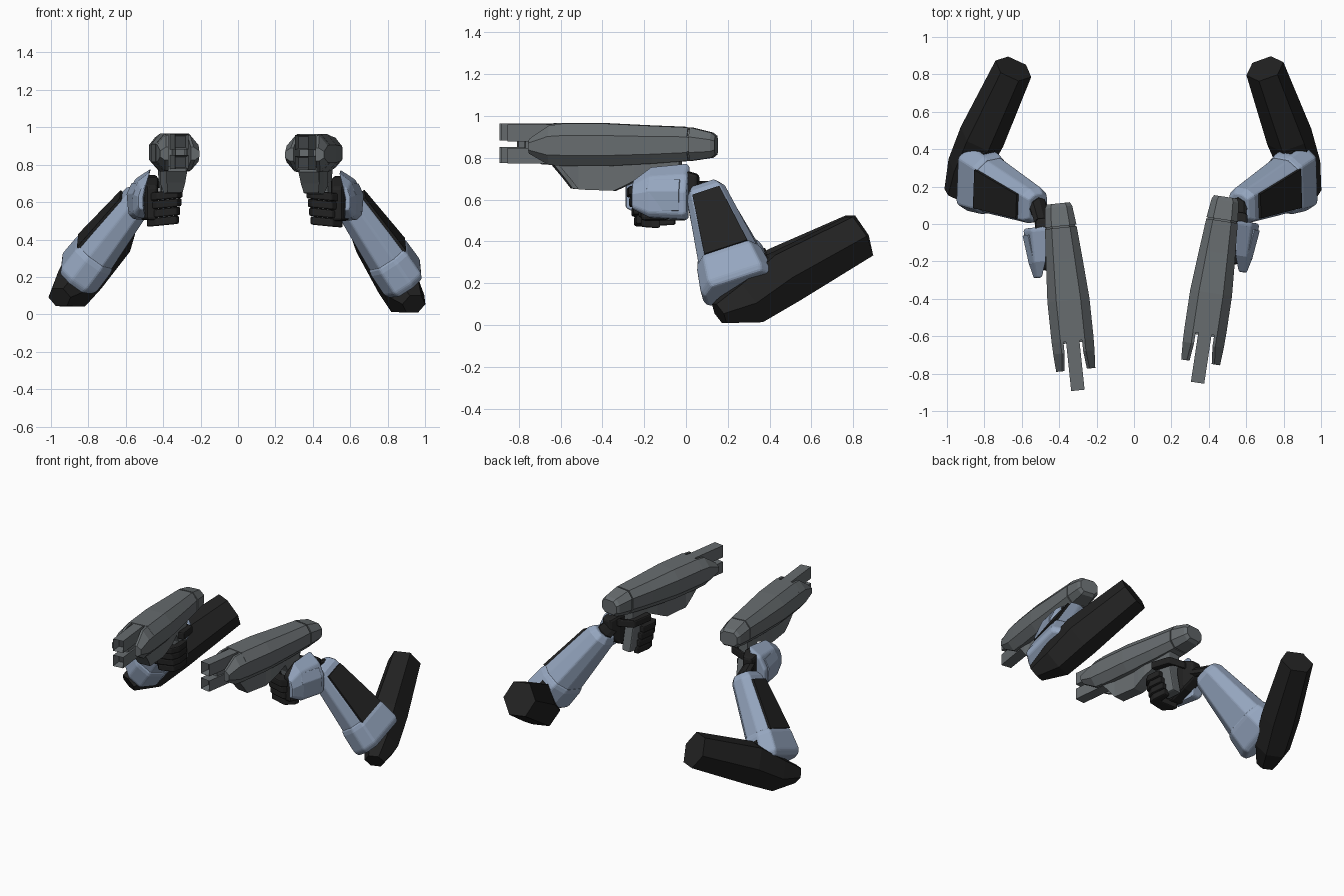
import bpy, bmesh, math
from mathutils import Vector, Matrix

if "Cube" in bpy.data.objects:
    bpy.data.objects.remove(bpy.data.objects["Cube"])


def material(name, rgb):
    m = bpy.data.materials.new(name)
    m.diffuse_color = (*rgb, 1)
    m.use_nodes = True
    m.node_tree.nodes["Principled BSDF"].inputs["Base Color"].default_value = m.diffuse_color
    return m


BLACK = material("black suit", (0.016, 0.016, 0.016))
BLUE = material("blue armour", (0.30, 0.38, 0.52))
GREY = material("gun grey", (0.135, 0.15, 0.158))
DARK = material("dark bore", (0.05, 0.055, 0.06))


def finish(name, bm, mat, side, mtx=None, bevel=0):
    """Place the mesh, mirror it for the left side and make the object."""
    if mtx:
        bm.transform(mtx)
    bm.transform(Matrix.Diagonal((side, 1, 1, 1)))
    bmesh.ops.recalc_face_normals(bm, faces=bm.faces)
    me = bpy.data.meshes.new(name)
    bm.to_mesh(me)
    bm.free()
    me.materials.append(mat)
    me.materials.append(DARK)
    ob = bpy.data.objects.new(("right_" if side > 0 else "left_") + name, me)
    bpy.context.collection.objects.link(ob)
    if bevel:
        b = ob.modifiers.new("bevel", 'BEVEL')
        b.width, b.segments, b.limit_method = bevel, 2, 'ANGLE'
        b.angle_limit = math.radians(25)
    return ob


def loft(name, rings, mat, side, mtx=None, bevel=0, hollow=0):
    """Skin a row of equal-sized rings and cap both ends."""
    bm = bmesh.new()
    vs = [[bm.verts.new(p) for p in r] for r in rings]
    n = len(vs[0])
    for a, b in zip(vs, vs[1:]):
        for i in range(n):
            bm.faces.new((a[i], a[(i + 1) % n], b[(i + 1) % n], b[i]))
    bm.faces.new(vs[0][::-1])
    end = bm.faces.new(vs[-1])
    if hollow:
        bmesh.ops.recalc_face_normals(bm, faces=bm.faces)
        bmesh.ops.inset_region(bm, faces=[end], thickness=hollow, depth=0)
        bmesh.ops.translate(bm, verts=list(end.verts), vec=(0, 0.06, 0))
        end.material_index = 1
    return finish(name, bm, mat, side, mtx, bevel)


def rect(y, x0, x1, z0, z1):
    return [(x0, y, z0), (x1, y, z0), (x1, y, z1), (x0, y, z1)]


def octagon(t, w, z0, z1):
    """Gun section at distance t from the rear."""
    h = z1 - z0
    half = [(0.58 * w, z1), (w, z0 + 0.72 * h), (w, z0 + 0.25 * h), (0.6 * w, z0)]
    pts = half + [(-x, z) for x, z in reversed(half)]
    return [(x, -t, z) for x, z in pts]


def frame_ring(c, a, b, pts):
    return [c + a * u + b * v for u, v in pts]


def gun(side, m):
    # body, rear cap and the groove between them
    loft("gun_body", [octagon(*s) for s in (
        (0.13, 0.085, 0.785, 0.945), (0.30, 0.098, 0.772, 0.952),
        (0.52, 0.113, 0.76, 0.963), (0.74, 0.113, 0.76, 0.963))], GREY, side, m)
    loft("gun_groove", [octagon(t, 0.078, 0.795, 0.935) for t in (0.11, 0.14)],
         GREY, side, m)
    loft("gun_rear_cap", [octagon(*s) for s in (
        (0.0, 0.062, 0.815, 0.905), (0.02, 0.073, 0.80, 0.92),
        (0.122, 0.085, 0.785, 0.945))], GREY, side, m)
    # side prongs past the body front
    for k in (-1, 1):
        rings = []
        for t, z0, z1, xi, xo in ((0.72, 0.762, 0.963, 0.05, 0.113),
                                  (0.80, 0.765, 0.955, 0.05, 0.111),
                                  (0.895, 0.82, 0.89, 0.06, 0.105)):
            h = z1 - z0
            pts = [(xi, z0), (xi + 0.02, z0), (xo, z0 + 0.25 * h),
                   (xo, z0 + 0.72 * h), (xi + 0.015, z1), (xi, z1)]
            rings.append([(k * x, -t, z) for x, z in pts])
        loft("gun_prong", rings, GREY, side, m)
    # twin square barrels with a short core between them
    for label, z0, z1 in (("upper", 0.878, 0.96), ("lower", 0.772, 0.847)):
        loft(label + "_barrel", [rect(-0.72, -0.036, 0.036, z0, z1),
                                 rect(-1.005, -0.036, 0.036, z0, z1)],
             GREY, side, m, hollow=0.013)
    loft("barrel_core", [rect(-0.72, -0.025, 0.025, 0.82, 0.92),
                         rect(-0.92, -0.025, 0.025, 0.82, 0.92)], GREY, side, m)
    # under-barrel housing
    loft("under_housing", [rect(-t, -w, w, z, 0.79) for t, w, z in (
        (0.30, 0.04, 0.73), (0.39, 0.05, 0.69), (0.45, 0.045, 0.66),
        (0.49, 0.04, 0.642), (0.66, 0.04, 0.648), (0.70, 0.05, 0.70),
        (0.75, 0.055, 0.76))], GREY, side, m)
    # pistol grip
    loft("grip", [[(-w, y, z), (w, y, z), (w, y - d, z), (-w, y - d, z)]
                  for w, y, d, z in ((0.035, -0.15, 0.11, 0.50),
                                     (0.035, -0.18, 0.10, 0.66),
                                     (0.045, -0.17, 0.18, 0.80))], GREY, side, m, 0.008)


def hand(side, m):
    # four curled fingers, stacked down the grip
    for i in range(4):
        z = 0.635 - 0.046 * i
        x0 = -0.075 + 0.006 * i
        y = -0.39 + 0.012 * i
        path = [(0.11, y + 0.06), (0.07, y), (-0.04, y), (x0, y + 0.05),
                (x0, y + 0.15), (x0 + 0.04, y + 0.15), (x0 + 0.05, y + 0.07),
                (0.11, y + 0.10)]
        loft("finger", [[(px, py, z + dz - 0.1 * px) for px, py in path]
                        for dz in (-0.022, 0.022)], BLACK, side, m, 0.008)
    # palm and thumb
    loft("palm", [rect(y, x0, x1, z0, z1) for y, x0, x1, z0, z1 in (
        (-0.35, 0.06, 0.12, 0.50, 0.68), (-0.24, 0.045, 0.14, 0.50, 0.73),
        (-0.14, 0.04, 0.14, 0.54, 0.74), (-0.07, 0.06, 0.13, 0.60, 0.72))],
         BLACK, side, m, 0.015)
    loft("thumb", [rect(y, x0, x0 + 0.045, z, z + 0.05) for y, x0, z in (
        (-0.12, 0.03, 0.67), (-0.16, -0.07, 0.68), (-0.30, -0.085, 0.69))],
         BLACK, side, m, 0.01)
    # armour shell on the back of the hand
    sec = [(0.075, 0.775), (0.16, 0.72), (0.20, 0.64), (0.195, 0.53),
           (0.17, 0.505), (0.11, 0.50), (0.12, 0.62)]

    def shell(y, k, kx, dx=0):
        return [(0.14 + (x - 0.14) * kx + dx, y, 0.61 + (z - 0.61) * k)
                for x, z in sec]
    loft("hand_guard", [shell(-0.115, 0.9, 0.9), shell(-0.13, 1, 1),
                        shell(-0.30, 0.9, 0.75, 0.006), shell(-0.385, 0.5, 0.35, 0.01)],
         BLUE, side, m, 0.008)
    loft("hand_guard_plate", [
        [(0.188 + d, y, 0.545), (0.196 + d, y, 0.64), (0.168 + d, y, 0.70),
         (0.15, y, 0.68), (0.15, y, 0.56)]
        for y, d in ((-0.15, 0.012), (-0.31, -0.006))], BLUE, side, m, 0.004)


def arm(side, wrist, elbow, joint, shoulder, hand_end):
    W, E, J, S, H = (Vector(p) for p in (wrist, elbow, joint, shoulder, hand_end))
    A = E - W
    axis = A.normalized()
    B = Vector((-0.08, 0.9, 0.38))
    B = (B - axis * B.dot(axis)).normalized()
    N = axis.cross(B)
    # forearm armour, its elbow cuff and the dark outer panel

    def sec(b, n):
        half = [(0.72 * b, n), (b, 0.4 * n), (b, -0.45 * n), (0.55 * b, -n)]
        return half + [(-u, v) for u, v in reversed(half)]

    def ring(s, b, n):
        return frame_ring(W + A * s, B, N, sec(b, n))
    loft("forearm", [ring(-0.07, 0.075, 0.06), ring(0.0, 0.097, 0.08),
                     ring(0.74, 0.15, 0.108)], BLUE, side, bevel=0.008)
    loft("elbow_cuff", [ring(0.70, 0.152, 0.11), ring(0.76, 0.163, 0.117),
                        ring(0.99, 0.182, 0.118), ring(1.05, 0.17, 0.10)],
         BLUE, side, bevel=0.01)
    rows = []
    for s, b, n in ((0.06, 0.068, 0.0825), (0.72, 0.108, 0.107)):
        rows.append(frame_ring(W + A * s, B, N, [
            (-b, n - 0.01), (b, n - 0.01), (b, n + 0.013), (-b, n + 0.013)]))
    loft("forearm_panel", rows, BLACK, side)
    # dark joint showing through the back of the cuff
    loft("elbow_joint", [frame_ring(W + A * s, B, N, [
        (0.1, -0.055), (b, -0.048), (b, 0.03), (0.1, 0.03)])
        for s, b in ((0.80, 0.172), (0.97, 0.187))], BLACK, side)
    # wrist joining the hand to the forearm
    loft("wrist", [frame_ring(c, B, N, [(r * math.cos(i * math.pi / 4),
                                         r * math.sin(i * math.pi / 4))
                                        for i in range(8)])
                   for c, r in ((H, 0.05), (W - A * 0.08, 0.055), (W, 0.06))],
         BLACK, side)
    # hexagonal upper arm
    D = S - J
    d = D.normalized()
    L = d.cross(Vector((0, 0, 1))).normalized()
    U = L.cross(d)
    hexa = [(math.cos(i * math.pi / 3), math.sin(i * math.pi / 3)) for i in range(6)]
    rings = []
    for s, rl, ru, up in ((-0.24, 0.065, 0.06, 0.03), (0, 0.112, 0.122, 0),
                          (0.33, 0.125, 0.145, 0.018), (1, 0.105, 0.122, 0)):
        rings.append(frame_ring(J + D * s + U * up, L, U,
                                [(rl * u, ru * v) for u, v in hexa]))
    loft("upper_arm", rings, BLACK, side)


# each side: gun rear point, gun yaw, then arm joints (given for +x, mirrored for left)
poses = (
    (1, (0.49, 0.145, 0), -8.6, (0.58, 0.10, 0.62), (0.88, 0.25, 0.19),
     (0.89, 0.30, 0.105), (0.70, 0.83, 0.425)),
    (-1, (0.405, 0.11, 0.004), -6.0, (0.535, 0.10, 0.61), (0.85, 0.25, 0.215),
     (0.89, 0.30, 0.135), (0.645, 0.83, 0.43)),
)
for side, rear, yaw, wrist, elbow, joint, shoulder in poses:
    m = Matrix.Translation(rear) @ Matrix.Rotation(math.radians(yaw), 4, 'Z')
    gun(side, m)
    hand(side, m)
    arm(side, wrist, elbow, joint, shoulder, m @ Vector((0.09, -0.12, 0.66)))
